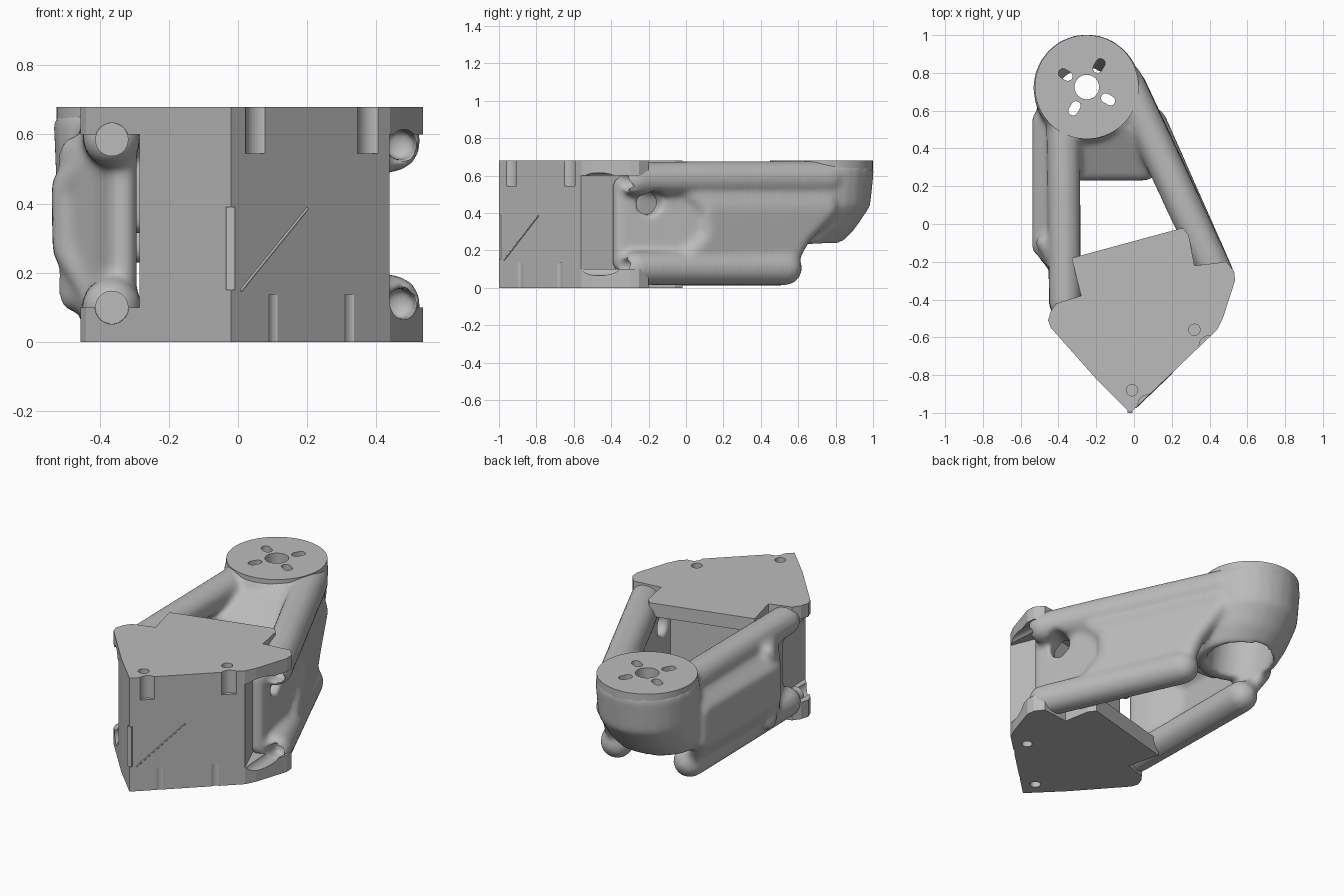
import bpy, bmesh, math
from mathutils import Vector

if bpy.data.objects.get("Cube"):
    bpy.data.objects.remove(bpy.data.objects["Cube"])

grey = bpy.data.materials.new("plain_grey")
grey.use_nodes = True
grey.diffuse_color = (0.5, 0.5, 0.5, 1)
grey.node_tree.nodes["Principled BSDF"].inputs["Base Color"].default_value = (0.5, 0.5, 0.5, 1)


def finish(bm, name):
    bmesh.ops.recalc_face_normals(bm, faces=bm.faces)
    mesh = bpy.data.meshes.new(name)
    bm.to_mesh(mesh)
    bm.free()
    mesh.materials.append(grey)
    obj = bpy.data.objects.new(name, mesh)
    bpy.context.collection.objects.link(obj)
    return obj


def add_hull(bm, balls):
    """Convex skin around balls given as (x, y, z, radius)."""
    count, golden = 90, math.pi * (3 - math.sqrt(5))
    verts = []
    for x, y, z, r in balls:
        for i in range(count):
            h = 1 - 2 * (i + 0.5) / count
            w = math.sqrt(1 - h * h)
            d = Vector((w * math.cos(i * golden), w * math.sin(i * golden), h))
            verts.append(bm.verts.new(Vector((x, y, z)) + d * r))
    bmesh.ops.convex_hull(bm, input=verts)
    loose = [v for v in bm.verts if not v.link_faces]
    bmesh.ops.delete(bm, geom=loose, context='VERTS')


def ring_hull(bm, rings, ball):
    """Convex skin around horizontal rings given as (x, y, z, radius)."""
    add_hull(bm, [(x + r * math.cos(k * math.pi / 12), y + r * math.sin(k * math.pi / 12), z, ball)
                  for x, y, z, r in rings for k in range(24)])


def prism(name, outline, z0, z1):
    bm = bmesh.new()
    face = bm.faces.new([bm.verts.new((x, y, z0)) for x, y in outline])
    out = bmesh.ops.extrude_face_region(bm, geom=[face])
    top = [g for g in out["geom"] if isinstance(g, bmesh.types.BMVert)]
    bmesh.ops.translate(bm, verts=top, vec=(0, 0, z1 - z0))
    return finish(bm, name)


def rod(name, a, b, r, sides=40):
    a, b = Vector(a), Vector(b)
    bm = bmesh.new()
    bmesh.ops.create_cone(bm, cap_ends=True, segments=sides, radius1=r, radius2=r, depth=(b - a).length)
    turn = Vector((0, 0, 1)).rotation_difference(b - a).to_matrix()
    for v in bm.verts:
        v.co = turn @ v.co + (a + b) / 2
    return finish(bm, name)


def cut(obj, cutters):
    for c in cutters:
        c.hide_render = True
        mod = obj.modifiers.new("cut", 'BOOLEAN')
        mod.operation, mod.solver, mod.object = 'DIFFERENCE', 'EXACT', c


def remesh(obj):
    mod = obj.modifiers.new("blend", 'REMESH')
    mod.mode, mod.voxel_size, mod.use_smooth_shade = 'VOXEL', 0.014, True


def bake(obj, cutters=()):
    """Apply all modifiers, then drop the cutters."""
    bpy.context.view_layer.update()
    shaped = obj.evaluated_get(bpy.context.evaluated_depsgraph_get())
    mesh = bpy.data.meshes.new_from_object(shaped)
    obj.modifiers.clear()
    obj.data = mesh
    for c in cutters:
        bpy.data.objects.remove(c)


def smooth(obj, angle=30):
    bpy.ops.object.select_all(action='DESELECT')
    obj.select_set(True)
    bpy.context.view_layer.objects.active = obj
    bpy.ops.object.shade_smooth_by_angle(angle=math.radians(angle))


def side(y, off, z, r):
    """Ball along the slanted left-hand arm, pushed outward by off."""
    return (.44 - .466 * (y + .28) + off * .9, y + off * .43, z, r)


def sockets():
    return [rod("socket", (.495, -.7, z), (.465, -.24, z), .045) for z in (.11, .57)]


# Mounting block: two plates joined by a solid core behind the front faces
TOP = 0.68
block = prism("mounting_block", [
    (-.02, -1), (.44, -.56), (.47, -.5), (.535, -.3), (.53, -.25), (.49, -.2),
    (.32, -.22), (.29, -.06), (.26, -.02), (-.33, -.18), (-.28, -.38),
    (-.41, -.42), (-.44, -.46), (-.455, -.51), (-.44, -.55), (-.2, -.82)], 0, TOP)
tools = sockets() + [prism("rear_opening", [
    (.44, -.565), (.8, -.565), (.8, .2), (-.7, .2), (-.7, -1), (-.285, -1),
    (-.285, -.463), (.34, -.325)], .1, .6)]
tools += [rod("pin_bore", (-.365, -.9, z), (-.365, -.42, z), .0485) for z in (.1, .585)]
for x, y in ((.32, -.56), (-.01, -.88)):
    tools.append(rod("top_hole", (x, y, .545), (x, y, .8), .03))
    tools.append(rod("bottom_hole", (x, y, -.1), (x, y, .135), .03))
for x, r, z0, z1 in ((.05, .049, .545, .8), (.375, .051, .545, .8), (.1, .035, -.1, .135), (.32, .036, -.1, .135)):
    x, y = x + .021, .957 * x - 1.002
    tools.append(rod("face_groove", (x, y, z0), (x, y, z1), r))
cut(block, tools)
bake(block, tools)

# Organic frame: four tubes
bm = bmesh.new()
add_hull(bm, [(-.365, -.42, .59, .085), (-.375, .6, .585, .092)])
add_hull(bm, [(-.365, -.42, .1, .088), (-.375, .5, .1, .092)])
add_hull(bm, [side(-.27, .005, .58, .092), side(.05, 0, .585, .095), side(.75, 0, .585, .095)])
add_hull(bm, [side(-.27, .005, .105, .092), side(.52, .02, .105, .094)])

# Side sheets bulge outward between upper and lower tubes
right_rows = [(-.37, -.25, .6, .57), (-.488, -.12, .55, .45), (-.485, -.12, .55, .27), (-.385, -.25, .5, .11)]
left_rows = [(0, -.05, .75, .57), (.045, .1, .74, .42), (.035, .1, .6, .27), (.02, -.05, .52, .11)]
for a, b in zip(right_rows, right_rows[1:]):
    add_hull(bm, [(x, y, z, .052) for x, y0, y1, z in (a, b) for y in (y0, y1)])
for a, b in zip(left_rows, left_rows[1:]):
    add_hull(bm, [side(y, off, z, .052) for off, y0, y1, z in (a, b) for y in (y0, y1)])

# Front ends of the sheets pinch inward behind the mounting lugs
pinch_right = [(-.335, -.37), (-.375, -.27), (-.475, -.1)]
pinch_left = [(.38, -.35), side(-.1, -.03, 0, 0)[:2], side(.12, .025, 0, 0)[:2]]
for path in (pinch_right, pinch_left):
    for a, b in zip(path, path[1:]):
        add_hull(bm, [(x, y, z, .044) for x, y in (a, b) for z in (.13, .55)])

# Cross web sloping down from the cup
add_hull(bm, [(x, y, z, .05) for x, y, z in (
    (-.36, .28, .36), (.06, .28, .36), (-.36, .28, .47), (.06, .28, .47), (-.4, .52, .6), (-.05, .52, .6))])

# Cup under the round flange, hollow and open below
ring_hull(bm, [(-.25, .722, .63, .242), (-.25, .71, .45, .235), (-.25, .65, .34, .22), (-.25, .6, .27, .2)], .042)
frame = finish(bm, "organic_frame")
remesh(frame)
bm = bmesh.new()
ring_hull(bm, [(-.25, .725, .8, .19), (-.25, .72, .45, .185), (-.25, .62, .2, .17)], .01)
tools = sockets() + [finish(bm, "cup_cavity"),
                     rod("cup_arch", (-.25, .7, .34), (-.03, 1.2, .34), .165),
                     rod("sheet_opening", (.2, -.3, .455), (.55, -.1, .455), .065)]
cut(frame, tools)
remesh(frame)
soft = frame.modifiers.new("soften", 'SMOOTH')
soft.factor, soft.iterations = 0.5, 10
bake(frame, tools)
smooth(frame, 60)

# Round flange with centre hole and four radial slots
cx, cy = -.25, .725
flange = rod("round_flange", (cx, cy, .6), (cx, cy, TOP), .275, 72)
tools = [rod("centre_hole", (cx, cy, .5), (cx, cy, .8), .065)]
for k in range(4):
    a = math.radians(60 + 90 * k)
    bm = bmesh.new()
    add_hull(bm, [(cx + d * math.cos(a), cy + d * math.sin(a), z, .025) for d in (.115, .145) for z in (.5, .8)])
    tools.append(finish(bm, "slot"))
cut(flange, tools)
bake(flange, tools)
smooth(flange)

# Pins at the front of the right-hand tubes
for name, z in (("upper_pin", .585), ("lower_pin", .1)):
    smooth(rod(name, (-.365, -.53, z), (-.365, -.4, z), .048))

# Key strip on the front edge and thin diagonal rib on the face
prism("edge_key", [(-.035, -1), (-.008, -1), (-.008, -.96), (-.035, -.96)], .15, .39)
bm = bmesh.new()
add_hull(bm, [(x, .957 * x - .981, z, .004) for x, z in ((.01, .15), (.025, .17), (.2, .385))])
finish(bm, "diagonal_rib")
